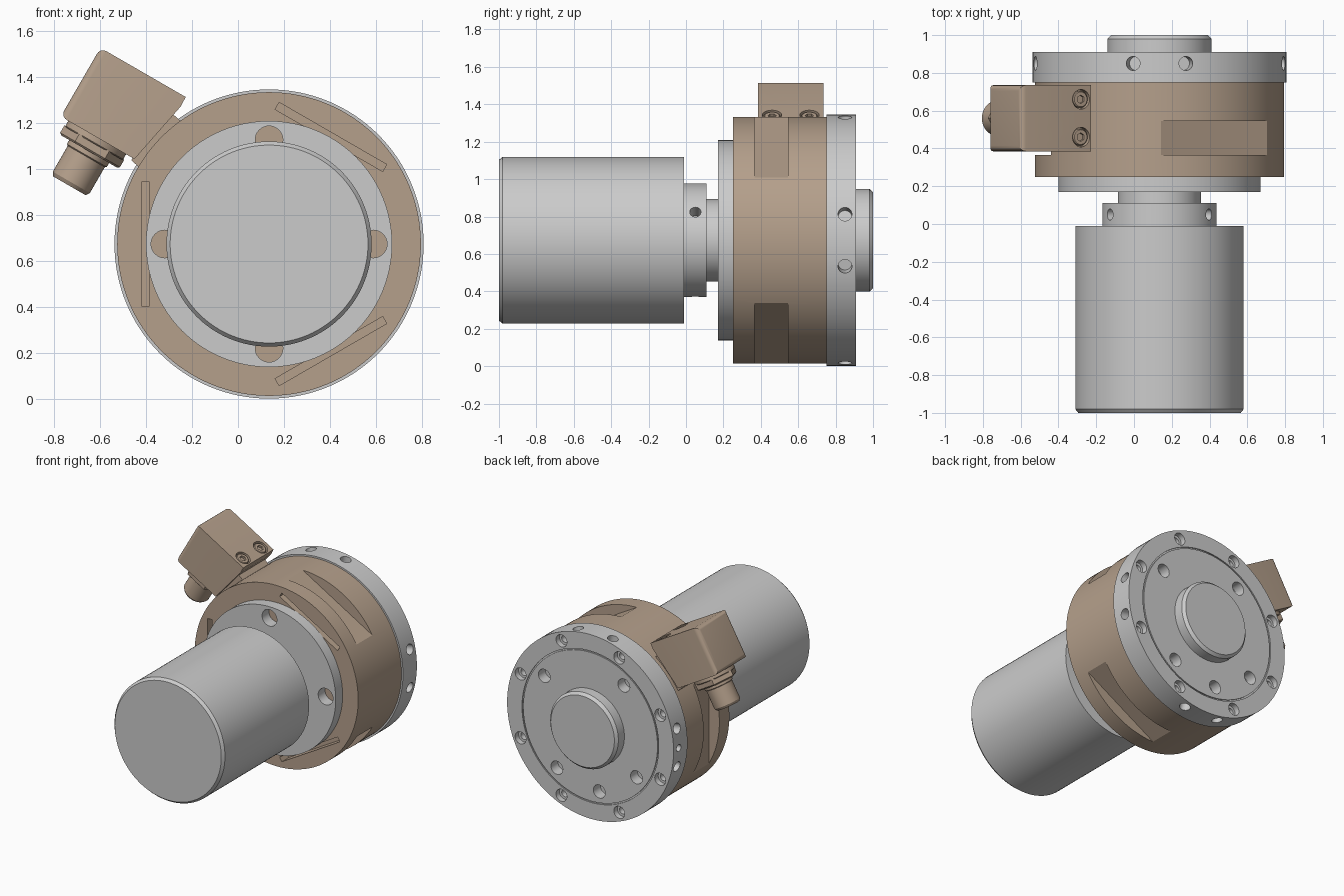
import bpy, bmesh
from math import radians, cos, sin, pi
from mathutils import Matrix, Vector

if "Cube" in bpy.data.objects:
    bpy.data.objects.remove(bpy.data.objects["Cube"])

CENTRE = Vector((0.135, 0, 0.673))
AXIS = Matrix.Translation(CENTRE)

brown = bpy.data.materials.new("brown")
brown.diffuse_color = (0.46, 0.35, 0.26, 1)
brown.use_nodes = True
brown.node_tree.nodes["Principled BSDF"].inputs["Base Color"].default_value = brown.diffuse_color


def rot(deg, axis):
    return Matrix.Rotation(radians(deg), 4, axis)


def at(x, y, z):
    return Matrix.Translation((x, y, z))


def polar(deg):
    """Frame whose local x points outward from the main axis at this angle."""
    return AXIS @ rot(-deg, 'Y')


def make(name, bm, mat=None):
    bmesh.ops.recalc_face_normals(bm, faces=bm.faces)
    me = bpy.data.meshes.new(name)
    bm.to_mesh(me)
    bm.free()
    ob = bpy.data.objects.new(name, me)
    bpy.context.collection.objects.link(ob)
    if mat:
        me.materials.append(mat)
    return ob


def lathe(name, profile, mat=None, m=AXIS, n=96):
    """Turn (radius, y) points around local y, with flat end caps."""
    bm = bmesh.new()
    rings = [[bm.verts.new(m @ Vector((r * cos(2 * pi * i / n), y, r * sin(2 * pi * i / n))))
              for i in range(n)] for r, y in profile]
    for a, b in zip(rings, rings[1:]):
        for i in range(n):
            j = (i + 1) % n
            bm.faces.new((a[i], a[j], b[j], b[i]))
    bm.faces.new(rings[0])
    bm.faces.new(rings[-1])
    return make(name, bm, mat)


def add_cyl(bm, m, r, depth, segs=32):
    bmesh.ops.create_cone(bm, cap_ends=True, segments=segs, radius1=r, radius2=r,
                          depth=depth, matrix=m)


def add_box(bm, m, lo, hi):
    lo, hi = Vector(lo), Vector(hi)
    bmesh.ops.create_cube(bm, size=1, matrix=m @ Matrix.Translation((lo + hi) / 2)
                          @ Matrix.Diagonal((*(hi - lo), 1)))


def cut(ob, bm):
    cutter = make("cutter", bm)
    mod = ob.modifiers.new("cut", 'BOOLEAN')
    mod.operation, mod.solver, mod.object = 'DIFFERENCE', 'EXACT', cutter
    bpy.context.view_layer.objects.active = ob
    bpy.ops.object.modifier_apply(modifier=mod.name)
    bpy.data.objects.remove(cutter)


ALONG_Y = rot(90, 'X')
RADIAL = rot(90, 'Y')

# Motor housing, clamp collar and neck
lathe("motor_housing", [(0.43, -1), (0.446, -0.98), (0.446, -0.01)])
collar = lathe("clamp_collar", [(0.303, -0.015), (0.303, 0.11)])
bm = bmesh.new()
for a in (30, 150, 270):
    add_cyl(bm, polar(a) @ at(0.29, 0.05, 0) @ RADIAL, 0.03, 0.16)
cut(collar, bm)
lathe("neck", [(0.22, 0.105), (0.22, 0.175)])

# Front plate with four through holes
plate = lathe("front_plate", [(0.535, 0.17), (0.535, 0.252)])
bm = bmesh.new()
for a in range(0, 360, 90):
    add_cyl(bm, polar(a) @ at(0.453, 0.21, 0) @ ALONG_Y, 0.06, 0.2)
cut(plate, bm)

# Brown body with three milled flats and three front recesses
body = lathe("sensor_body", [(0.66, 0.25), (0.66, 0.752)], brown, n=128)
bm = bmesh.new()
for a in (60, 180, 300):
    add_box(bm, polar(a), (0.575, 0.365, -0.4), (0.8, 0.545, 0.4))
    add_box(bm, polar(a), (0.52, 0.2, -0.27), (0.555, 0.33, 0.27))
cut(body, bm)

# Rear flange with a groove, bolt holes and radial holes
flange = lathe("rear_flange", [(0.672, 0.75), (0.672, 0.91), (0.552, 0.91), (0.552, 0.902),
                               (0.542, 0.902), (0.542, 0.91)], n=128)
bm = bmesh.new()
for k in range(8):
    f = polar(22.5 + 45 * k)
    add_cyl(bm, f @ at(0.61, 0.91, 0) @ ALONG_Y, 0.044, 0.08)
for a in (36, 126, 216, 261, 306):
    add_cyl(bm, polar(a) @ at(0.46, 0.91, 0) @ ALONG_Y, 0.048, 0.16)
for side in range(0, 360, 90):
    for d in (-12, 12):
        add_cyl(bm, polar(side + d) @ at(0.66, 0.85, 0) @ RADIAL, 0.037, 0.14)
add_cyl(bm, polar(180) @ at(0.66, 0.85, 0) @ RADIAL, 0.025, 0.1)
cut(flange, bm)
bm = bmesh.new()
for k in range(8):
    add_cyl(bm, polar(22.5 + 45 * k) @ at(0.61, 0.86, 0) @ ALONG_Y, 0.026, 0.1)
cut(flange, bm)
lathe("rear_boss", [(0.275, 0.905), (0.275, 0.98), (0.257, 1.0)])

# Connector box: tilted prism, rounded at its outer end
BOX = at(-0.598, 0.56, 1.526) @ rot(30, 'Y')
outline = [(0, 0), (0.428, 0), (0.43, -0.046), (0.37, -0.345), (0, -0.345)]
bm = bmesh.new()
sides = [[bm.verts.new((u, y, v)) for u, v in outline] for y in (-0.175, 0.175)]
for s in sides:
    bm.faces.new(s)
for i in range(5):
    j = (i + 1) % 5
    bm.faces.new((sides[0][i], sides[0][j], sides[1][j], sides[1][i]))
outer = [e for e in bm.edges if all(v.co.x < 0.01 for v in e.verts)]
bmesh.ops.bevel(bm, geom=outer, offset=0.03, segments=5, profile=0.5, affect='EDGES')
bm.transform(BOX)
box = make("connector_box", bm, brown)
bm = bmesh.new()
for y in (-0.1, 0.1):
    add_cyl(bm, BOX @ at(0.367, y, 0), 0.052, 0.06)
cut(box, bm)

# Mounting pad between box and body
bm = bmesh.new()
add_box(bm, polar(138), (0.63, 0.41, -0.14), (0.69, 0.71, 0.13))
make("mounting_pad", bm, brown)

# Socket screws in the box
for i, y in enumerate((-0.1, 0.1)):
    m = BOX @ at(0.367, y, 0)
    screw = lathe(f"box_screw_{i + 1}", [(0.044, -0.035), (0.044, -0.009), (0.039, -0.004)],
                  brown, m @ rot(90, 'X'), 32)
    bm = bmesh.new()
    add_cyl(bm, m, 0.023, 0.04, 6)
    cut(screw, bm)

# Cable socket below the box: hexagon nut and stepped barrel
SOCKET = BOX @ at(0.183, 0, -0.345) @ rot(-90, 'X')
lathe("socket_flange", [(0.145, -0.01), (0.145, 0.025), (0.14, 0.03)], brown, SOCKET, 64)
lathe("socket_nut", [(0.15, 0.025), (0.15, 0.062), (0.14, 0.07)], brown, SOCKET, 6)
lathe("socket_barrel", [(0.1, 0.06), (0.1, 0.09), (0.093, 0.095), (0.093, 0.225),
                        (0.082, 0.242), (0.07, 0.242), (0.07, 0.23)], brown, SOCKET, 64)

# Smooth round surfaces, keep edges crisp
for ob in bpy.context.collection.objects:
    ob.select_set(True)
bpy.context.view_layer.objects.active = body
bpy.ops.object.shade_smooth_by_angle(angle=radians(25))
